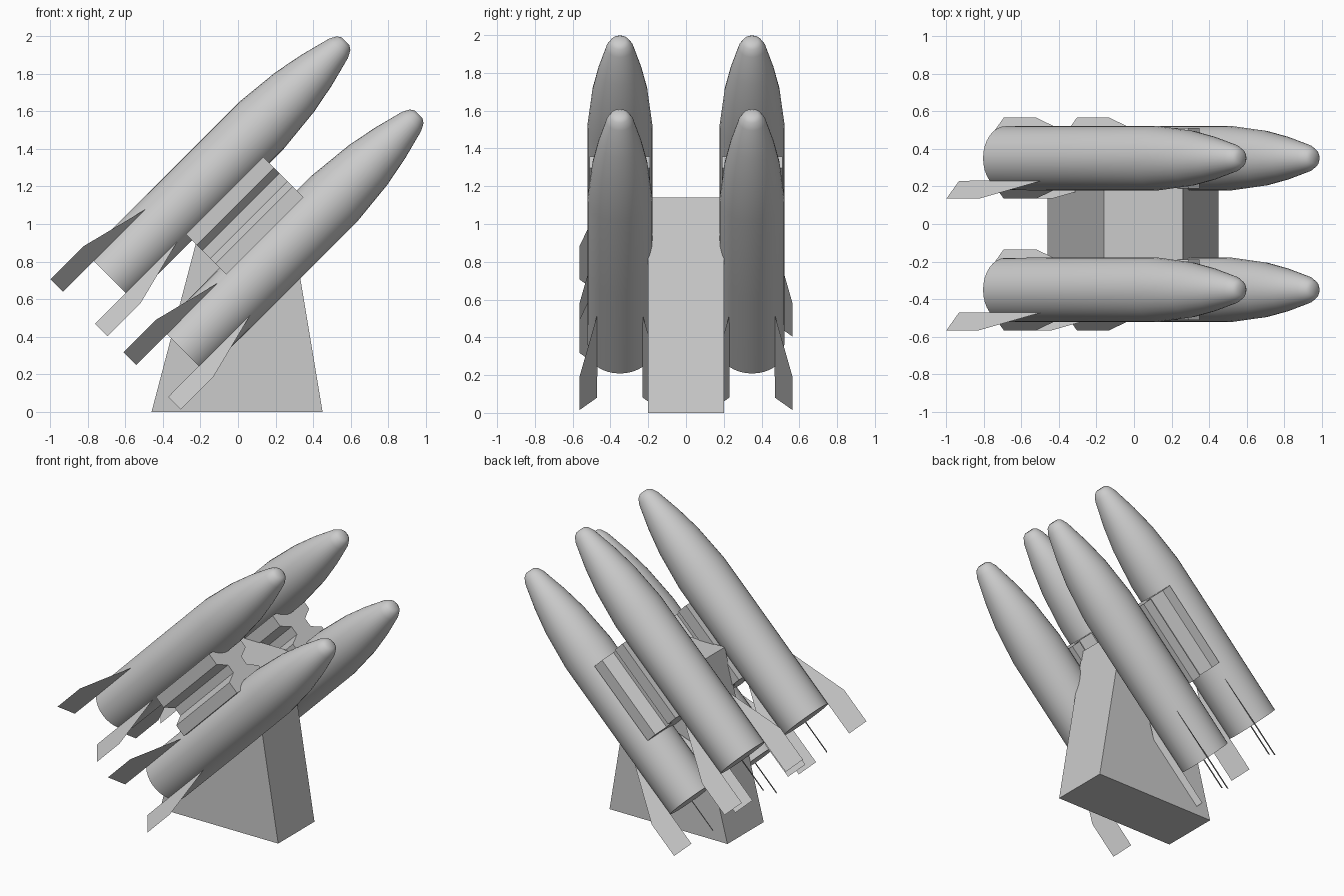
import bpy, bmesh, math
from mathutils import Matrix

if "Cube" in bpy.data.objects:
    bpy.data.objects.remove(bpy.data.objects["Cube"])

# Launch frame: local x runs along the missiles, local z across the rack
TILT = Matrix.Rotation(math.radians(-45), 4, 'Y')
SIDES = 32


def finish(bm, name, matrix=None, smooth=False, solid=True):
    if solid:
        bmesh.ops.recalc_face_normals(bm, faces=bm.faces)
    mesh = bpy.data.meshes.new(name)
    bm.to_mesh(mesh)
    bm.free()
    obj = bpy.data.objects.new(name, mesh)
    bpy.context.collection.objects.link(obj)
    if matrix:
        obj.matrix_world = matrix
    if smooth:
        bpy.ops.object.select_all(action='DESELECT')
        obj.select_set(True)
        bpy.context.view_layer.objects.active = obj
        bpy.ops.object.shade_smooth_by_angle(angle=math.radians(40))
    return obj


def prism(name, points, direction, matrix=None):
    """Extrude a closed outline along a direction."""
    bm = bmesh.new()
    face = bm.faces.new([bm.verts.new(p) for p in points])
    ext = bmesh.ops.extrude_face_region(bm, geom=[face])
    # the starting face stays behind as the opposite cap
    verts = [g for g in ext['geom'] if isinstance(g, bmesh.types.BMVert)]
    bmesh.ops.translate(bm, verts=verts, vec=direction)
    if face.is_valid is False:
        bmesh.ops.holes_fill(bm, edges=bm.edges)
    return finish(bm, name, matrix)


# Missile body: (distance along axis, radius)
BODY = [(0.025, 0.17), (0.60, 0.172), (1.165, 0.172), (1.415, 0.147),
        (1.58, 0.115), (1.745, 0.072), (1.783, 0.052), (1.798, 0.03)]


def missile_body(name, y, t):
    bm = bmesh.new()
    rings = []
    for s, r in BODY:
        rings.append([bm.verts.new((s, r * math.cos(2 * math.pi * i / SIDES),
                                    r * math.sin(2 * math.pi * i / SIDES)))
                      for i in range(SIDES)])
    for a, b in zip(rings, rings[1:]):
        for i in range(SIDES):
            j = (i + 1) % SIDES
            bm.faces.new((a[i], a[j], b[j], b[i]))
    bm.faces.new(rings[0])
    bm.faces.new(rings[-1])
    finish(bm, name, TILT @ Matrix.Translation((0, y, t)), smooth=True)


# Fin: thin sheet, (distance along axis, distance from axis)
FIN = [(-0.205, 0.17), (-0.205, 0.304), (0.04, 0.304), (0.42, 0.168)]


def fin(name, y, t, dy, dt):
    bm = bmesh.new()
    k = math.sqrt(0.5)
    bm.faces.new([bm.verts.new((s, dy * r * k, dt * r * k)) for s, r in FIN])
    finish(bm, name, TILT @ Matrix.Translation((0, y, t)), solid=False)


for side, y in (("front", -0.35), ("back", 0.35)):
    for level, t in (("upper", 0.99), ("lower", 0.44)):
        missile_body(f"{side}_{level}_missile", y, t)
        # three fins only, the upper back one is absent
        for n, (dy, dt) in enumerate([(-1, 1), (-1, -1), (1, -1)]):
            fin(f"{side}_{level}_fin_{n + 1}", y, t, dy, dt)

    # Grooved rail block holding the two missiles of this side
    half = [(0.16, -0.152), (0.16, -0.07), (0.075, -0.03),
            (0.075, 0.03), (0.16, 0.07), (0.16, 0.152)]
    outline = half + [(-a, b) for a, b in reversed(half)]
    prism(f"{side}_rail", [(0.474, y + a, 0.7125 + b) for a, b in outline],
          (0.58, 0, 0), TILT)

# Tapered stand
prism("stand", [(-0.46, -0.2, 0), (0.45, -0.2, 0), (0.26, -0.2, 1.14),
                (-0.16, -0.2, 1.14)], (0, 0.4, 0))
